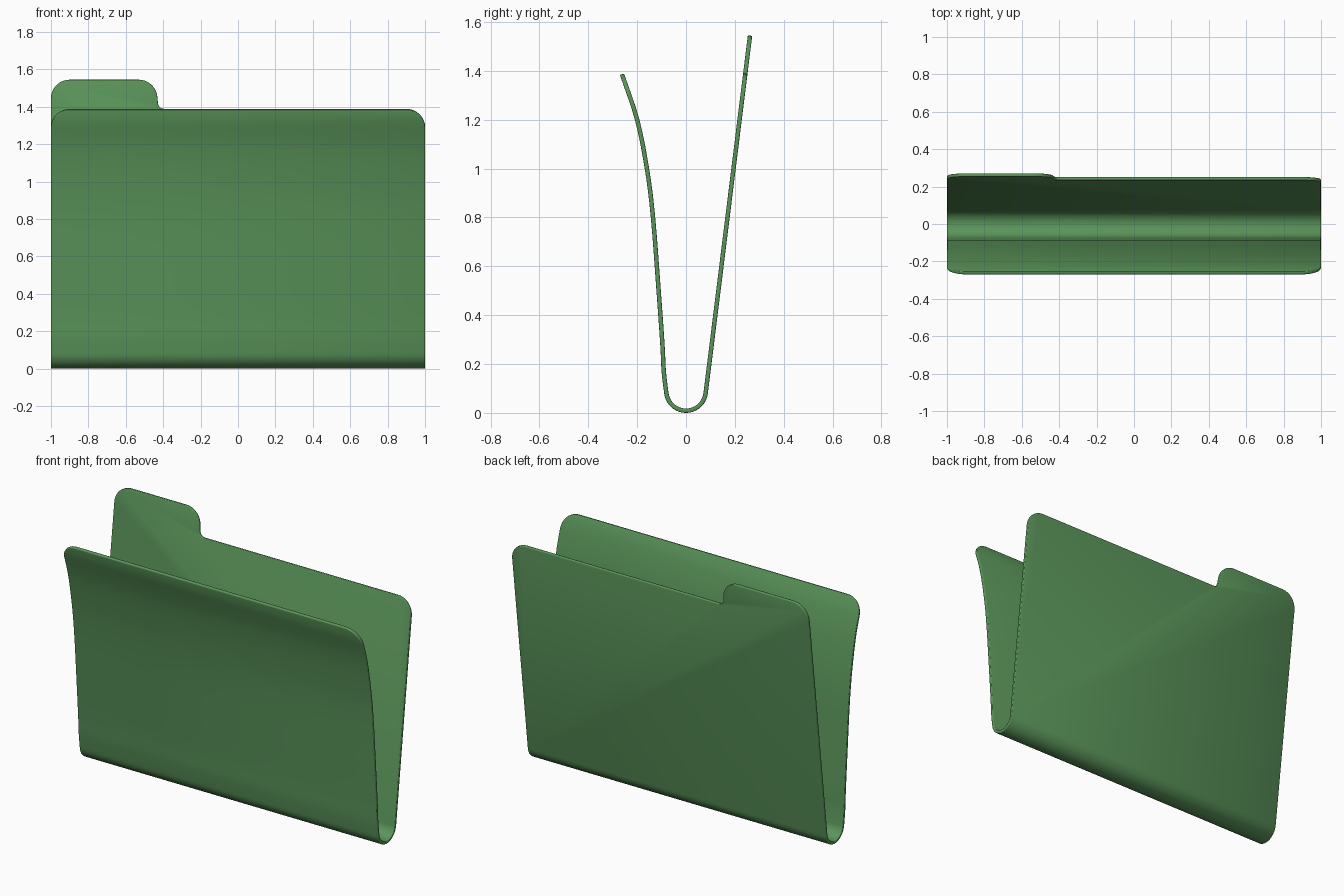
import bpy, bmesh, math
from mathutils import Vector
from mathutils.geometry import interpolate_bezier

if "Cube" in bpy.data.objects:
    bpy.data.objects.remove(bpy.data.objects["Cube"])

THICK = 0.018

# Side profile of the sheet (y, z): curved front flap, round fold, straight back
front = [(-0.262, 1.386), (-0.2, 1.2), (-0.16, 1.0), (-0.135, 0.8), (-0.112, 0.5),
         (-0.0965, 0.28), (-0.091, 0.17), (-0.0804, 0.08)]
front = [Vector(p) for p in front]
profile = []
for i in range(len(front) - 1):
    a, b = front[i], front[i + 1]
    prev = front[i - 1] if i else a - (b - a)
    nxt = front[i + 2] if i + 2 < len(front) else b + (b - a)
    pts = interpolate_bezier(a, a + (b - prev) / 6, b - (nxt - a) / 6, b, 5)
    profile += [Vector(p[:2]) for p in pts[:-1]]
for i in range(21):
    t = math.radians(187 + 166 * i / 20)
    profile.append(Vector((0.081 * math.cos(t), 0.09 + 0.081 * math.sin(t))))
profile.append(Vector((0.262, 1.544)))

# Distance along the sheet at every profile point
dist = [0.0]
for a, b in zip(profile, profile[1:]):
    dist.append(dist[-1] + (b - a).length)
total = dist[-1]


def bend(s):
    """Point of the side profile at distance s along the sheet."""
    for i in range(len(dist) - 1):
        if s <= dist[i + 1] or i == len(dist) - 2:
            f = (s - dist[i]) / (dist[i + 1] - dist[i])
            return profile[i].lerp(profile[i + 1], f)


def rounded(corners, steps=10):
    """Outline with each (x, s, radius) corner rounded."""
    out = []
    n = len(corners)
    for i, (x, s, r) in enumerate(corners):
        c = Vector((x, s, 0))
        p = Vector((*corners[i - 1][:2], 0))
        q = Vector((*corners[(i + 1) % n][:2], 0))
        a, b = c + (p - c).normalized() * r, c + (q - c).normalized() * r
        out += interpolate_bezier(a, a.lerp(c, 0.55), b.lerp(c, 0.55), b, steps)
    return out


# Flat sheet outline: front flap at s = 0, tab at s = total
step = total - 0.157
outline = rounded([(-1, 0, 0.1), (1, 0, 0.1), (1, step, 0.1), (-0.425, step, 0.03),
                   (-0.44, total, 0.09), (-1, total, 0.1)])
bm = bmesh.new()
bm.faces.new([bm.verts.new(p) for p in outline])

# Crease the sheet at each profile point, then bend it
for s in dist[1:-1]:
    bmesh.ops.bisect_plane(bm, geom=bm.verts[:] + bm.edges[:] + bm.faces[:],
                           plane_co=(0, s, 0), plane_no=(0, 1, 0), dist=0.0005)
bmesh.ops.remove_doubles(bm, verts=bm.verts[:], dist=0.002)
for v in bm.verts:
    y, z = bend(v.co.y)
    v.co = (v.co.x, y, z)
mesh = bpy.data.meshes.new("folder_sheet")
bm.to_mesh(mesh)
bm.free()
folder = bpy.data.objects.new("folder_sheet", mesh)
bpy.context.collection.objects.link(folder)

green = bpy.data.materials.new("folder green")
green.diffuse_color = (0.10, 0.29, 0.10, 1)
green.use_nodes = True
green.node_tree.nodes["Principled BSDF"].inputs["Base Color"].default_value = green.diffuse_color
mesh.materials.append(green)

# Card thickness with softened rim
solid = folder.modifiers.new("thickness", 'SOLIDIFY')
solid.thickness = THICK
solid.offset = 0
bevel = folder.modifiers.new("soft_rim", 'BEVEL')
bevel.width = 0.004
bevel.segments = 2
bevel.limit_method = 'ANGLE'
bevel.angle_limit = math.radians(60)
bevel.use_clamp_overlap = False

bpy.context.view_layer.objects.active = folder
folder.select_set(True)
for m in ("thickness", "soft_rim"):
    bpy.ops.object.modifier_apply(modifier=m)
bpy.ops.object.shade_smooth_by_angle(angle=math.radians(50))
